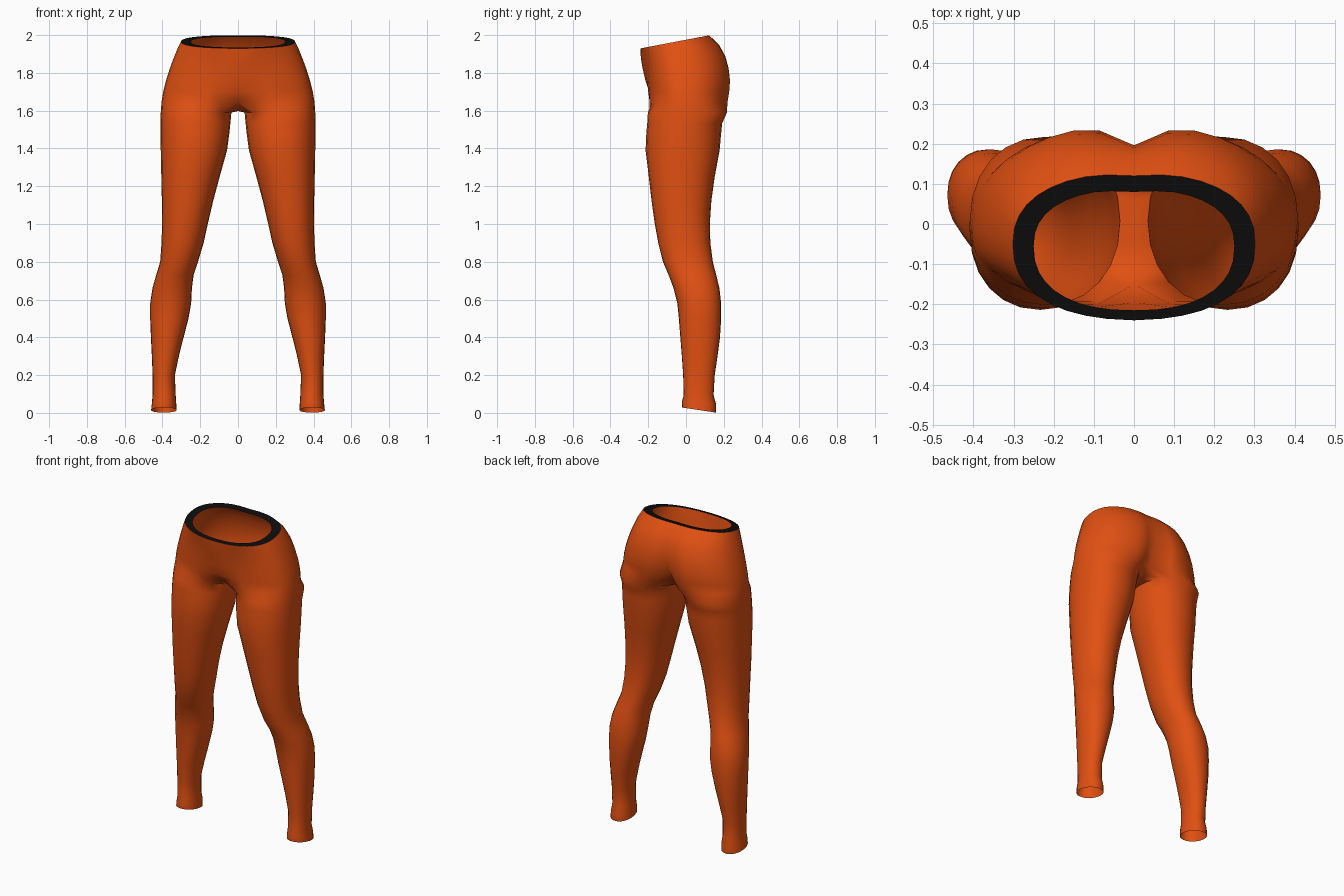
import bpy, bmesh, math

if "Cube" in bpy.data.objects:
    bpy.data.objects.remove(bpy.data.objects["Cube"])

N = 24          # points around a leg
ARC = 18        # segments of the outer arc (rest faces the other leg)


def material(name, rgb):
    m = bpy.data.materials.new(name)
    m.diffuse_color = (*rgb, 1)
    m.use_nodes = True
    m.node_tree.nodes["Principled BSDF"].inputs["Base Color"].default_value = m.diffuse_color
    return m


orange = material("orange_fabric", (0.75, 0.08, 0.006))
black = material("black_trim", (0.004, 0.004, 0.004))


def spow(v, n):
    return math.copysign(abs(v) ** (2 / n), v)


def leg_ring(z, x0, x1, y0, y1, tilt=0.0):
    """Closed ring; starts at the inner front corner, runs round the outside."""
    cx, cy, rx, ry = (x0 + x1) / 2, (y0 + y1) / 2, (x1 - x0) / 2, (y1 - y0) / 2
    pts = []
    for i in range(N):
        a = math.radians(45 + 360 * i / N)
        y = cy - ry * spow(math.sin(a), 2.15)
        pts.append((cx - rx * spow(math.cos(a), 2.15), y, z + tilt * (y - cy)))
    return pts


def hip_arc(z, w, front, back, cfront, cback, yc, tilt=0.0, n=2.35):
    """Half section from front centre to back centre, with a centre crease."""
    pts = []
    for i in range(ARC + 1):
        t = math.pi * i / ARC
        x = w * spow(max(math.sin(t), 0), n) if 0 < i < ARC else 0.0
        c = spow(math.cos(t), n)
        ease = math.exp(-(x / 0.065) ** 2)
        if c > 0:
            y = yc + (front - yc) * c + (cfront - front) * ease
        else:
            y = yc - (back - yc) * c + (cback - back) * ease
        pts.append((x, y, z + tilt * (y + 0.055)))
    return pts


def finish(bm, name, mat):
    bmesh.ops.recalc_face_normals(bm, faces=bm.faces)
    me = bpy.data.meshes.new(name)
    bm.to_mesh(me)
    bm.free()
    me.materials.append(mat)
    ob = bpy.data.objects.new(name, me)
    bpy.context.collection.objects.link(ob)
    bpy.context.view_layer.objects.active = ob
    ob.select_set(True)
    bpy.ops.object.shade_smooth_by_angle(angle=math.radians(50))
    ob.select_set(False)
    mir = ob.modifiers.new("mirror", 'MIRROR')
    mir.use_clip = True
    mir.merge_threshold = 0.0005
    return ob


def bridge(bm, a, b, closed=False):
    n = len(a)
    for i in range(n if closed else n - 1):
        j = (i + 1) % n
        bm.faces.new((a[i], a[j], b[j], b[i]))


# Leg sections: height, inner x, outer x, front y, back y, tilt
LEG = [
    (0.015, 0.325, 0.460, -0.020, 0.158, -0.15),
    (0.050, 0.327, 0.456, -0.022, 0.160, -0.08),
    (0.095, 0.330, 0.452, -0.012, 0.146),
    (0.200, 0.334, 0.452, -0.015, 0.152),
    (0.300, 0.313, 0.456, -0.022, 0.167),
    (0.400, 0.288, 0.461, -0.030, 0.180),
    (0.500, 0.262, 0.465, -0.038, 0.186),
    (0.580, 0.248, 0.465, -0.046, 0.186),
    (0.660, 0.244, 0.453, -0.066, 0.177),
    (0.730, 0.235, 0.433, -0.092, 0.160),
    (0.800, 0.212, 0.412, -0.122, 0.142),
    (0.900, 0.182, 0.405, -0.147, 0.129),
    (1.000, 0.160, 0.402, -0.165, 0.126),
    (1.120, 0.132, 0.403, -0.182, 0.134),
    (1.250, 0.097, 0.406, -0.197, 0.152),
    (1.390, 0.058, 0.409, -0.214, 0.178),
    (1.480, 0.046, 0.410, -0.210, 0.186),
    (1.535, 0.040, 0.410, -0.205, 0.192),
    (1.590, 0.035, 0.409, -0.202, 0.217),
]
# Hip sections: height, half width, front, back, centre front, centre back, widest y, tilt
HIP = [
    (1.645, 0.405, -0.202, 0.232, -0.150, 0.130, -0.010),
    (1.700, 0.396, -0.204, 0.242, -0.195, 0.165, -0.012),
    (1.760, 0.381, -0.208, 0.246, -0.215, 0.190, -0.015),
    (1.820, 0.362, -0.213, 0.237, -0.228, 0.196, -0.020, 0.02),
    (1.870, 0.343, -0.220, 0.218, -0.236, 0.190, -0.028, 0.07),
    (1.920, 0.323, -0.228, 0.180, -0.240, 0.166, -0.038, 0.14),
    (1.965, 0.302, -0.238, 0.127, -0.240, 0.120, -0.050, 0.19),
]

# Leggings: leg tube, hips and the strip between the legs
bm = bmesh.new()
legs = [[bm.verts.new(p) for p in leg_ring(*r)] for r in LEG]
hips = [[bm.verts.new(p) for p in hip_arc(*r)] for r in HIP]
for a, b in zip(legs, legs[1:]):
    bridge(bm, a, b, closed=True)
for a, b in zip(hips, hips[1:]):
    bridge(bm, a, b)
top = legs[-1]
bridge(bm, top[:ARC + 1], hips[0])
inner = top[ARC:] + top[:1]                      # back corner to front corner
gusset = [hips[0][-1]]
gusset += [bm.verts.new((0, v.co.y * 0.9, 1.598)) for v in inner[1:-1]]
gusset.append(hips[0][0])
bridge(bm, inner, gusset)
finish(bm, "leggings", orange)

# Flat trim around the waist opening
bm = bmesh.new()
outer = hip_arc(*HIP[-1])
hole = hip_arc(1.965, 0.250, -0.215, 0.087, -0.215, 0.080, -0.055, 0.19)
bridge(bm, [bm.verts.new(p) for p in outer], [bm.verts.new(p) for p in hole])
for f in bm.faces:
    f.normal_update()
rim = finish(bm, "waist_trim", black)
if rim.data.polygons[0].normal.z < 0:
    rim.data.flip_normals()
